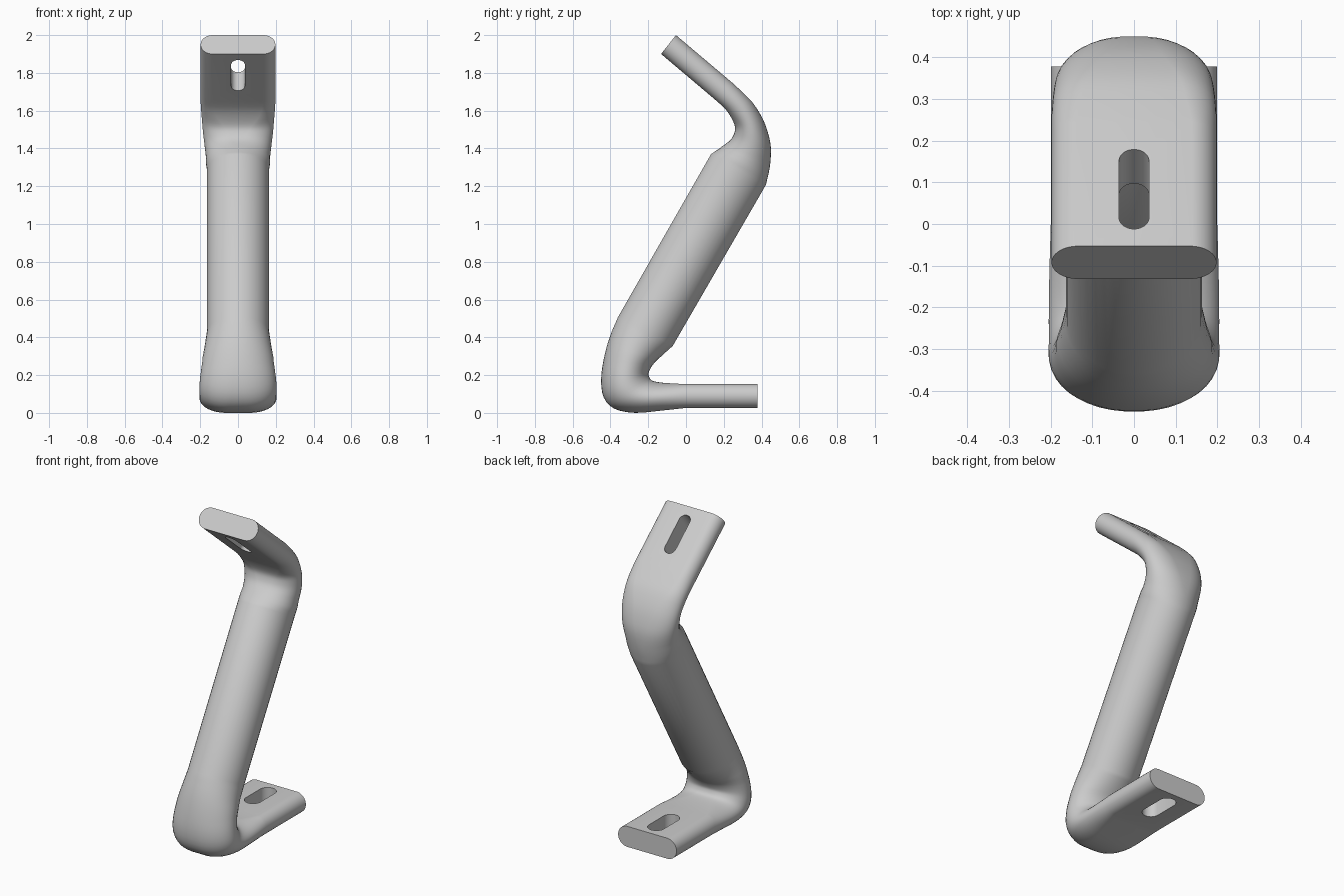
import bpy, bmesh, math
from mathutils import Vector, Matrix

if "Cube" in bpy.data.objects:
    bpy.data.objects.remove(bpy.data.objects["Cube"])

# Sections: outer y, z, inner y, z, half width, half flat width
LOWER_BEND = [
    (-.36, .508, -.07, .354, .164, 0), (-.405, .40, -.13, .30, .177, 0),
    (-.437, .28, -.175, .255, .19, 0), (-.45, .17, -.196, .217, .2, .01),
    (-.435, .08, -.196, .195, .205, .02), (-.38, .022, -.18, .172, .205, .04),
    (-.27, .0, -.14, .162, .205, .06), (-.13, .012, -.07, .156, .203, .1),
    (0, .026, .0, .153, .2, .136)]
UPPER_BEND = [
    (.423, 1.206, .132, 1.37, .164, 0), (.444, 1.30, .19, 1.41, .17, 0),
    (.45, 1.40, .235, 1.445, .178, .02), (.435, 1.48, .255, 1.48, .185, .04),
    (.405, 1.56, .259, 1.515, .19, .06), (.355, 1.64, .24, 1.562, .195, .1),
    (.30, 1.697, .21, 1.606, .198, .12), (.245, 1.748, .166, 1.648, .198, .134)]
LOWER_END = (.378, .026, .378, .153, .2, .136)
UPPER_END = (-.053, 2.0, -.132, 1.90, .198, .134)


def smooth_path(pts, steps=3):
    """Catmull-Rom interpolation through the sections."""
    out = []
    for i in range(len(pts) - 1):
        a, b, c, d = (pts[max(0, min(len(pts) - 1, i + k))] for k in (-1, 0, 1, 2))
        for s in range(steps):
            t = s / steps
            out.append(tuple(
                q + .5 * t * (r - p + t * (2*p - 5*q + 4*r - u + t * (3*(q - r) + u - p)))
                for p, q, r, u in zip(a, b, c, d)))
    return out + [pts[-1]]


def swap_sides(s):
    return (s[2], s[3], s[0], s[1], s[4], s[5])


def loft(name, rings):
    """Skin a list of point rings and cap both ends."""
    bm = bmesh.new()
    vs = [[bm.verts.new(p) for p in ring] for ring in rings]
    n = len(vs[0])
    for a, b in zip(vs, vs[1:]):
        for i in range(n):
            j = (i + 1) % n
            bm.faces.new((a[i], a[j], b[j], b[i]))
    bm.faces.new(vs[0])
    bm.faces.new(vs[-1])
    bmesh.ops.recalc_face_normals(bm, faces=bm.faces)
    me = bpy.data.meshes.new(name)
    bm.to_mesh(me)
    bm.free()
    ob = bpy.data.objects.new(name, me)
    bpy.context.collection.objects.link(ob)
    return ob


def section_ring(s, n=40):
    """Ellipse split by a flat middle, placed across the bar."""
    outer, inner = Vector((0, s[0], s[1])), Vector((0, s[2], s[3]))
    mid, half = (outer + inner) / 2, (outer - inner) / 2
    ring = []
    for i in range(n):
        a = math.tau * (i + .5) / n
        c = math.cos(a)
        x = math.copysign(s[5], c) + (s[4] - s[5]) * c
        ring.append(mid + half * math.sin(a) + Vector((x, 0, 0)))
    return ring


def cut_slot(target, center, tilt, length, width):
    """Cut an obround slot through a plate, long axis along local y."""
    r, f = width / 2, (length - width) / 2
    place = Matrix.Translation(center) @ Matrix.Rotation(tilt, 4, 'X')
    rings = []
    for z in (-.15, .15):
        ring = []
        for i in range(32):
            a = math.tau * (i + .5) / 32
            y = math.copysign(f, math.sin(a)) + r * math.sin(a)
            ring.append(place @ Vector((r * math.cos(a), y, z)))
        rings.append(ring)
    cutter = loft("slot_cutter", rings)
    cutter.hide_render = True
    m = target.modifiers.new("slot", 'BOOLEAN')
    m.operation = 'DIFFERENCE'
    m.solver = 'EXACT'
    m.object = cutter
    return cutter


# Bent bar: flat foot plate, round middle tube, flat top plate
path = ([LOWER_END] + smooth_path(LOWER_BEND)[::-1]
        + [swap_sides(s) for s in smooth_path(UPPER_BEND) + [UPPER_END]])
bar = loft("bent_mounting_bar", [section_ring(s) for s in path])

# Slots in both plates
tilt = math.atan2(-.645, .764)
top_center = Vector((0, -.0925 + .177 * .764, 1.95 - .177 * .645))
cutters = [cut_slot(bar, Vector((0, .218, .09)), 0, .24, .1),
           cut_slot(bar, top_center, tilt, .25, .072)]

# Apply the slot cuts and remove the cutters
bpy.context.view_layer.objects.active = bar
bar.select_set(True)
for m in list(bar.modifiers):
    bpy.ops.object.modifier_apply(modifier=m.name)
for c in cutters:
    bpy.data.objects.remove(c)
bpy.ops.object.shade_smooth_by_angle(angle=math.radians(35))
